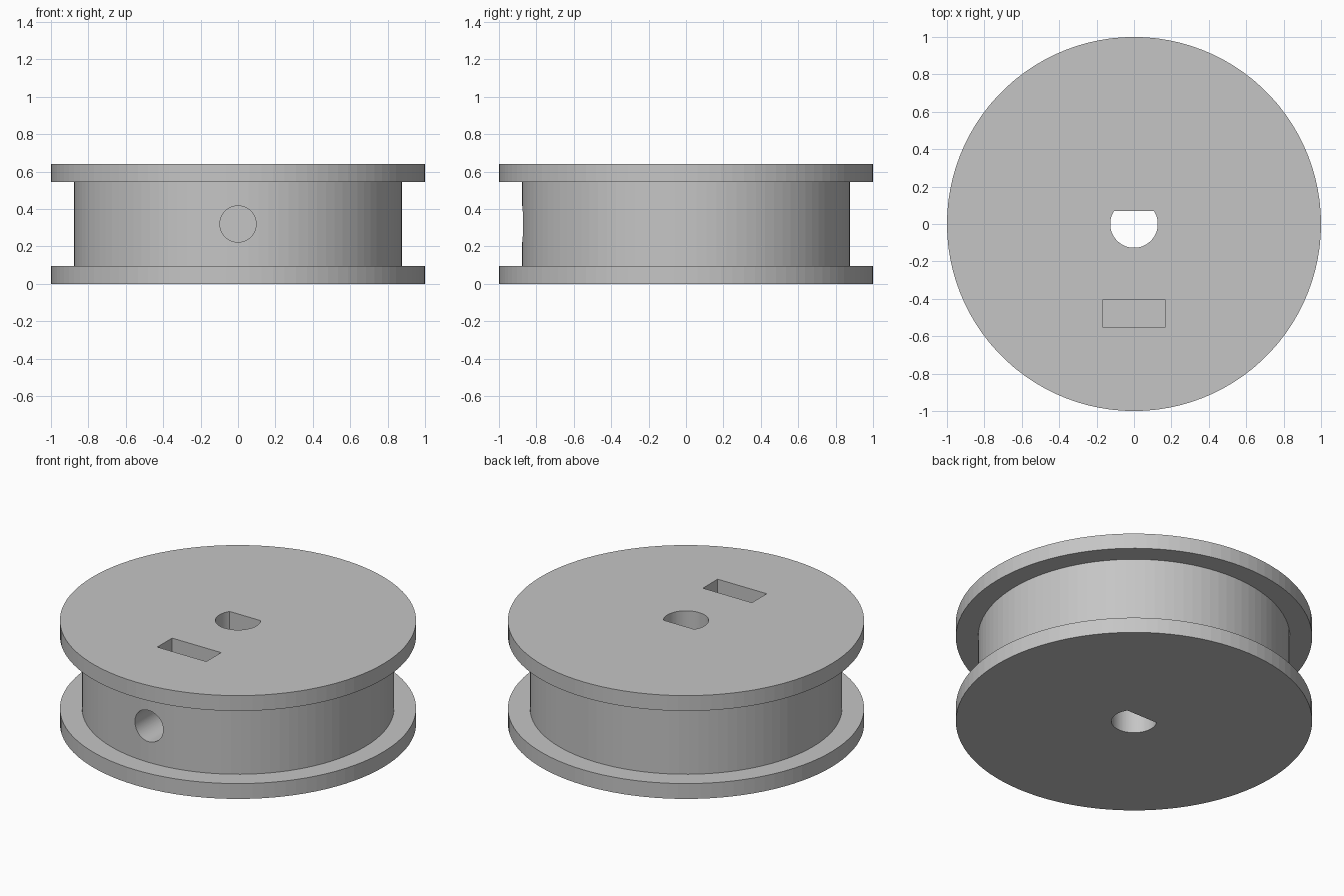
import bpy, bmesh
from math import pi, sin, cos, asin
from mathutils import Matrix

if "Cube" in bpy.data.objects:
    bpy.data.objects.remove(bpy.data.objects["Cube"], do_unlink=True)

HEIGHT, RIM, CORE, FLANGE = 0.64, 1.0, 0.876, 0.095
MID = HEIGHT / 2
SIDES = 100

grey = bpy.data.materials.new("plain grey")
grey.use_nodes = True
grey.diffuse_color = (0.56, 0.56, 0.56, 1)
grey.node_tree.nodes["Principled BSDF"].inputs["Base Color"].default_value = (0.56, 0.56, 0.56, 1)


def make_object(name, bm):
    bmesh.ops.recalc_face_normals(bm, faces=bm.faces)
    mesh = bpy.data.meshes.new(name)
    bm.to_mesh(mesh)
    bm.free()
    mesh.materials.append(grey)
    obj = bpy.data.objects.new(name, mesh)
    bpy.context.collection.objects.link(obj)
    return obj


def prism(name, outline, depth, matrix):
    """Extrude a flat outline upward, then place it."""
    bm = bmesh.new()
    face = bm.faces.new([bm.verts.new((x, y, 0)) for x, y in outline])
    top = bmesh.ops.extrude_face_region(bm, geom=[face])["geom"]
    moved = [v for v in top if isinstance(v, bmesh.types.BMVert)]
    bmesh.ops.translate(bm, verts=moved, vec=(0, 0, depth))
    bmesh.ops.transform(bm, matrix=matrix, verts=bm.verts)
    return make_object(name, bm)


def arc(radius, start, end, steps):
    angles = [start + (end - start) * i / steps for i in range(steps + 1)]
    return [(radius * cos(a), radius * sin(a)) for a in angles]


# Spool body: two flanges and a core, stacked from rings
rings = [(RIM, 0), (RIM, FLANGE), (CORE, FLANGE),
         (CORE, HEIGHT - FLANGE), (RIM, HEIGHT - FLANGE), (RIM, HEIGHT)]
bm = bmesh.new()
loops = [[bm.verts.new((x, y, z)) for x, y in arc(r, 0, 2 * pi, SIDES)[:-1]] for r, z in rings]
for low, high in zip(loops, loops[1:]):
    for i in range(SIDES):
        j = (i + 1) % SIDES
        bm.faces.new((low[i], low[j], high[j], high[i]))
bm.faces.new(loops[0])
bm.faces.new(loops[-1])
spool = make_object("spool", bm)

# D-shaped shaft hole, flat side towards the back
bore, flat = 0.127, 0.07
tilt = asin(flat / bore)
shaft = prism("shaft_hole_cutter", arc(bore, pi - tilt, 2 * pi + tilt, 64),
              HEIGHT + 0.2, Matrix.Translation((0, 0, -0.1)))

# Nut pocket, open at the top
w, y0, y1, floor = 0.168, -0.55, -0.405, 0.15
pocket = prism("nut_pocket_cutter", [(-w, y0), (w, y0), (w, y1), (-w, y1)],
               HEIGHT, Matrix.Translation((0, 0, floor)))

# Set screw hole, from the front of the core into the shaft hole
screw = prism("screw_hole_cutter", arc(0.097, 0, 2 * pi, SIDES)[:-1], 1.1,
              Matrix.Translation((0, 0, MID)) @ Matrix.Rotation(pi / 2, 4, "X"))

# Cut the holes and discard the cutters
bpy.context.view_layer.objects.active = spool
for cutter in (shaft, pocket, screw):
    cutter.hide_render = True
    cut = spool.modifiers.new(cutter.name, "BOOLEAN")
    cut.operation = "DIFFERENCE"
    cut.solver = "EXACT"
    cut.object = cutter
    bpy.ops.object.modifier_apply(modifier=cut.name)
    bpy.data.objects.remove(cutter, do_unlink=True)
